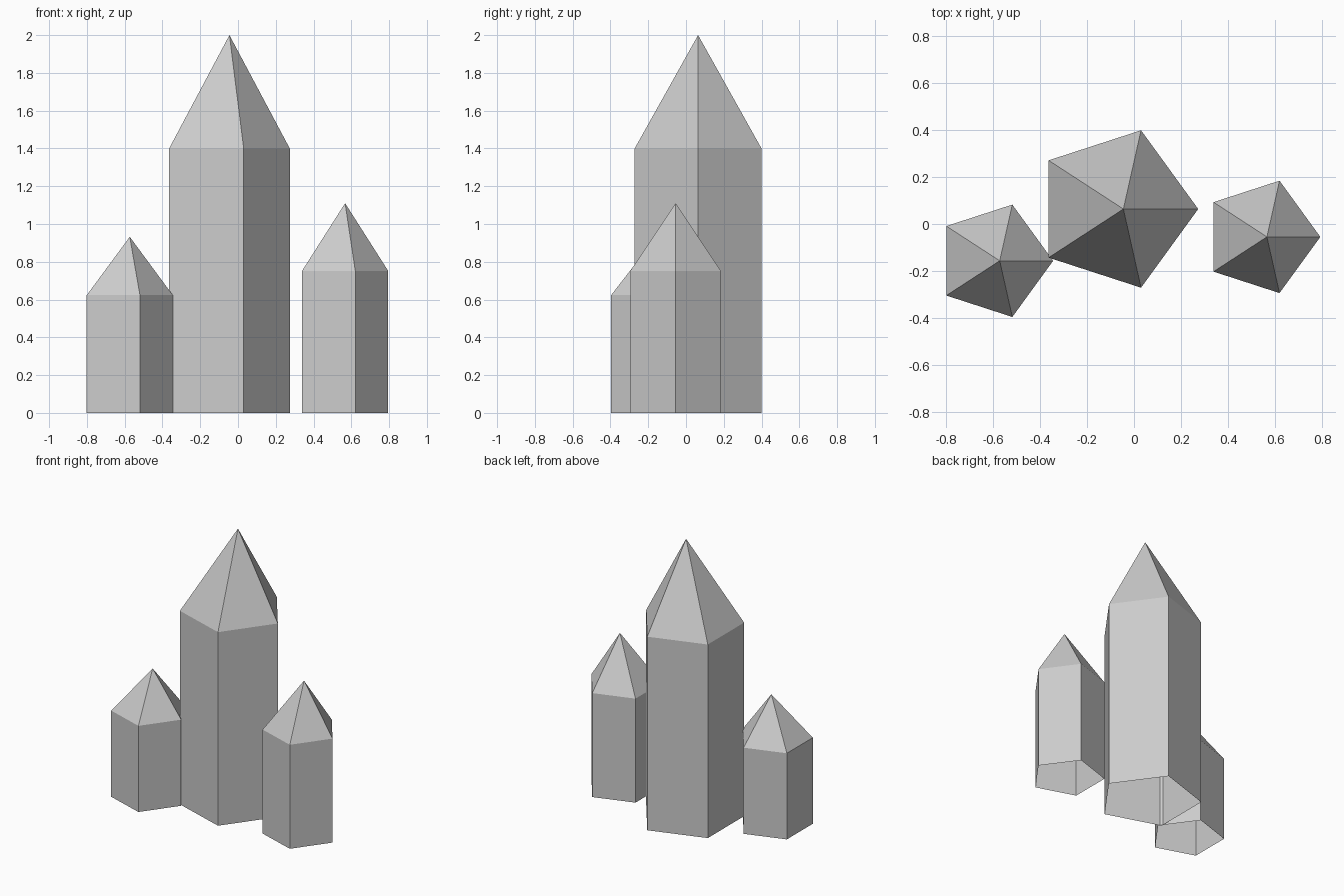
import bpy
import bmesh
import math

if "Cube" in bpy.data.objects:
    bpy.data.objects.remove(bpy.data.objects["Cube"])

SIDES = 5

stone = bpy.data.materials.new("pale grey crystal")
stone.diffuse_color = (0.6, 0.6, 0.6, 1.0)
stone.use_nodes = True
stone.node_tree.nodes["Principled BSDF"].inputs["Base Color"].default_value = stone.diffuse_color


def make_crystal(name, x, y, radius, wall_top, tip):
    """Five-sided column, open underneath, with a pointed cap."""
    bm = bmesh.new()
    angles = [math.tau * i / SIDES for i in range(SIDES)]

    def ring(z):
        return [bm.verts.new((x + radius * math.cos(a), y + radius * math.sin(a), z))
                for a in angles]

    low, high = ring(0.0), ring(wall_top)
    # The tip sits over the middle of the pentagon's width
    apex = bm.verts.new((x + radius * (1 - math.cos(math.pi / SIDES)) / 2, y, tip))
    for i in range(SIDES):
        j = (i + 1) % SIDES
        bm.faces.new((low[i], low[j], high[j], high[i]))   # wall
        bm.faces.new((high[i], high[j], apex))             # cap facet
    mesh = bpy.data.meshes.new(name)
    bm.to_mesh(mesh)
    bm.free()
    mesh.materials.append(stone)
    obj = bpy.data.objects.new(name, mesh)
    bpy.context.collection.objects.link(obj)
    return obj


# Tall centre column and two shorter ones beside it
make_crystal("tall_crystal", -0.079, 0.064, 0.353, 1.40, 2.00)
make_crystal("left_crystal", -0.597, -0.157, 0.252, 0.623, 0.932)
make_crystal("right_crystal", 0.543, -0.055, 0.252, 0.752, 1.11)
